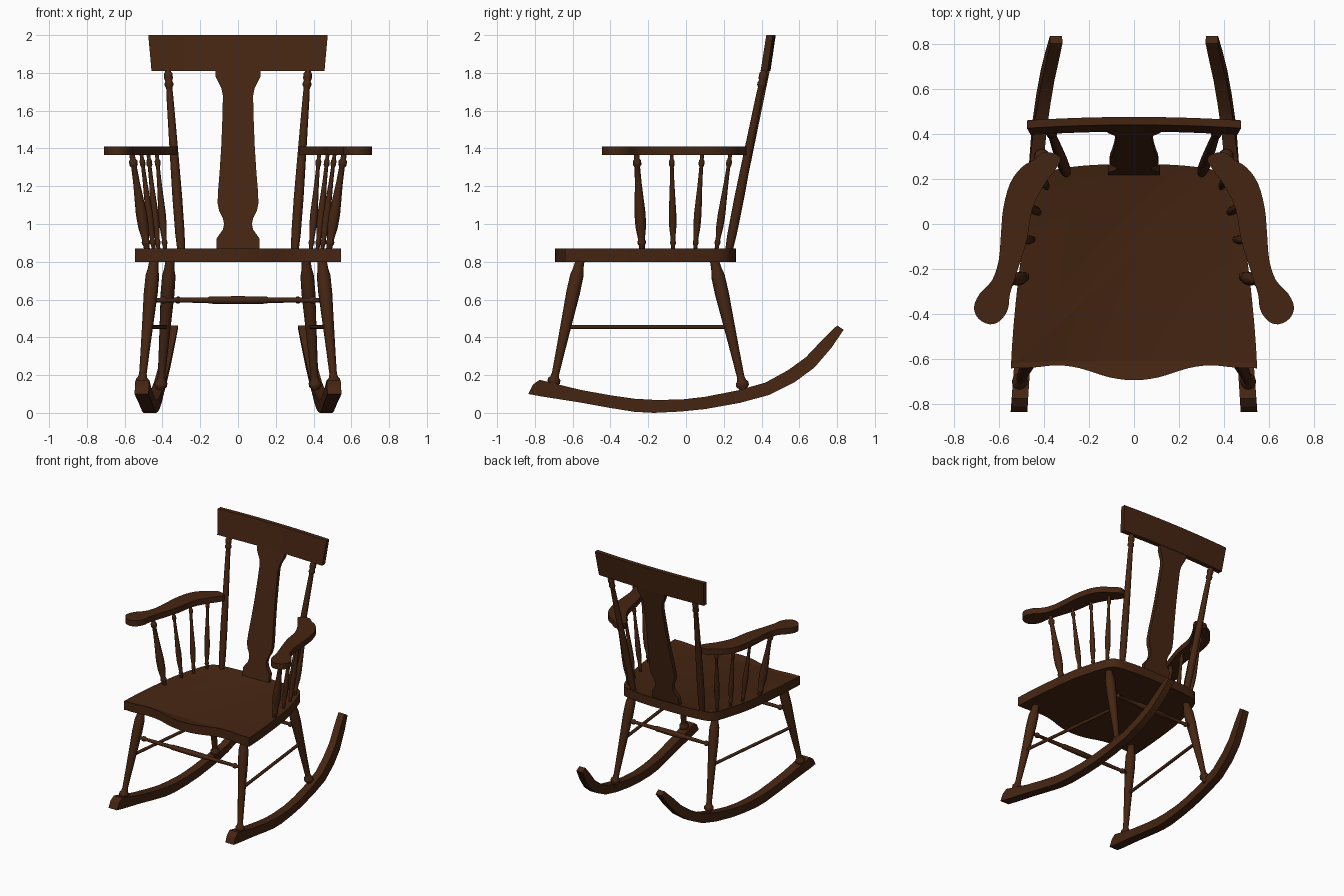
import bpy, bmesh, math
from mathutils import Vector

if "Cube" in bpy.data.objects:
    bpy.data.objects.remove(bpy.data.objects["Cube"])

wood = bpy.data.materials.new("dark brown wood")
wood.diffuse_color = (0.060, 0.0185, 0.006, 1)
wood.use_nodes = True
wood.node_tree.nodes["Principled BSDF"].inputs["Base Color"].default_value = wood.diffuse_color


def finish(name, bm, angle=35):
    bmesh.ops.recalc_face_normals(bm, faces=bm.faces)
    mesh = bpy.data.meshes.new(name)
    bm.to_mesh(mesh)
    bm.free()
    mesh.materials.append(wood)
    obj = bpy.data.objects.new(name, mesh)
    bpy.context.collection.objects.link(obj)
    bpy.ops.object.select_all(action='DESELECT')
    obj.select_set(True)
    bpy.context.view_layer.objects.active = obj
    bpy.ops.object.shade_smooth_by_angle(angle=math.radians(angle))
    return obj


def loft(rings):
    """Skin a list of equal-length point rings and cap both ends."""
    bm = bmesh.new()
    vs = [[bm.verts.new(p) for p in ring] for ring in rings]
    n = len(vs[0])
    for a, b in zip(vs, vs[1:]):
        for i in range(n):
            j = (i + 1) % n
            bm.faces.new((a[i], a[j], b[j], b[i]))
    bm.faces.new(vs[0][::-1])
    bm.faces.new(vs[-1])
    return bm


def turned(name, p0, p1, profile, sides=14):
    """Lathe-turned bar from p0 to p1, profile = (fraction, radius)."""
    p0, p1 = Vector(p0), Vector(p1)
    axis = p1 - p0
    q = axis.to_track_quat('Z', 'Y')
    rings = []
    for t, r in profile:
        c = p0 + axis * t
        rings.append([c + q @ Vector((r * math.cos(k * math.tau / sides),
                                      r * math.sin(k * math.tau / sides), 0))
                      for k in range(sides)])
    finish(name, loft(rings), 50)


def smooth_loop(pts, steps=3):
    """Closed Catmull-Rom curve through 2D points."""
    out, n = [], len(pts)
    for i in range(n):
        a, b, c, d = (Vector(pts[(i + k) % n]) for k in (-1, 0, 1, 2))
        for s in range(steps):
            t = s / steps
            out.append(0.5 * (2 * b + (c - a) * t + (2 * a - 5 * b + 4 * c - d) * t * t
                              + (3 * b - a - 3 * c + d) * t ** 3))
    return out


def slab(outline, z0, z1):
    return loft([[(p[0], p[1], z) for p in outline] for z in (z0, z1)])


# Seat: wavy front, tapering sides, shallow dished top
half = [(0.11, -0.68), (0.24, -0.64), (0.34, -0.627), (0.45, -0.637), (0.53, -0.637),
        (0.545, -0.615), (0.525, -0.35), (0.49, -0.08), (0.435, 0.12), (0.395, 0.21),
        (0.34, 0.243), (0.18, 0.262)]
outline = [(0, -0.693)] + half + [(0, 0.265)] + [(-x, y) for x, y in half[::-1]]
bm = slab(smooth_loop(outline), 0.80, 0.87)
top = max(bm.faces, key=lambda f: f.calc_center_median().z)
bmesh.ops.inset_region(bm, faces=[top], thickness=0.045)
bmesh.ops.inset_region(bm, faces=[top], thickness=0.02, depth=-0.008)
finish("seat", bm)

# Crest rail: tapered board bowed slightly backwards
rings = []
for k in range(13):
    u = k / 6 - 1
    bow = 0.015 * (1 - u * u)
    rings.append([(u * w, y + bow, z) for w, y, z in
                  ((0.458, 0.395, 1.81), (0.475, 0.425, 2.0),
                   (0.475, 0.460, 2.0), (0.458, 0.432, 1.81))])
finish("crest_rail", loft(rings))

# Back splat: vase-shaped board
rings = []
for z, w in ((0.86, .115), (0.92, .115), (0.94, .102), (0.97, .08), (1.0, .074), (1.03, .08),
             (1.07, .1), (1.11, .108), (1.17, .106), (1.28, .097), (1.42, .088), (1.58, .082),
             (1.68, .08), (1.72, .088), (1.75, .104), (1.78, .118), (1.83, .12)):
    y = 0.232 + 0.195 * (z - 0.86) / 0.95
    rings.append([(-w, y - .016, z), (w, y - .016, z), (w, y + .016, z), (-w, y + .016, z)])
finish("back_splat", loft(rings))

LEG = [(0, .02), (.04, .022), (.06, .034), (.085, .034), (.1, .024), (.13, .02), (.3, .024),
       (.55, .031), (.75, .037), (.88, .036), (.93, .028), (.96, .026), (1, .024)]
POST = [(0, .018), (.04, .022), (.1, .025), (.3, .026), (.6, .022), (.85, .018), (.89, .016),
        (.9, .023), (.915, .023), (.925, .018), (.94, .023), (.965, .023), (.975, .016), (1, .016)]
SPINDLE = [(0, .5), (.06, .55), (.08, .75), (.1, .75), (.12, .6), (.25, .95), (.38, 1), (.5, .85),
           (.7, .6), (.86, .5), (.88, .75), (.92, .75), (.94, .5), (1, .5)]
CROSS = [(0, .01), (.06, .012), (.07, .019), (.085, .019), (.095, .012), (.33, .015),
         (.34, .019), (.5, .021), (.66, .019), (.67, .015), (.905, .012), (.915, .019),
         (.93, .019), (.94, .012), (1, .01)]

# Rocker side profile: (bottom y, z, top y, z)
ROCKER = [(-.835, .10, -.81, .15), (-.77, .088, -.775, .175), (-.56, .055, -.56, .122),
          (-.4, .026, -.4, .093), (-.275, .006, -.275, .075), (-.17, 0, -.17, .069),
          (-.03, .007, -.03, .07), (.1, .02, .1, .085), (.285, .053, .27, .118),
          (.44, .095, .42, .16), (.577, .164, .54, .226), (.68, .24, .635, .295),
          (.77, .345, .72, .385), (.835, .44, .80, .463)]

ARM = [(.395, .32), (.325, .295), (.35, .24), (.395, .18), (.45, .07), (.475, -.07),
       (.515, -.2), (.55, -.31), (.56, -.38), (.595, -.43), (.64, -.445), (.69, -.42),
       (.71, -.37), (.685, -.31), (.63, -.25), (.6, -.16), (.59, -.04), (.58, .07),
       (.55, .18), (.5, .25), (.445, .285)]

for s, side in ((-1, "left"), (1, "right")):
    # Curved rocker, toeing in towards the back
    rings = []
    for yb, zb, yt, zt in ROCKER:
        def mid(y, z):
            return 0.51 - 0.068 * (y + 0.83) - 0.15 * max(0, z - 0.1) * (y > 0)
        b, t = mid(yb, zb), mid(yt, zt)
        h = 0.037 - 0.006 * (yb + 0.83)
        rings.append([(s * (b - h), yb, zb), (s * (b + h), yb, zb),
                      (s * (t + h), yt, zt), (s * (t - h), yt, zt)])
    finish(side + "_rocker", loft(rings), 25)

    # Legs and side stretcher
    turned(side + "_front_leg", (s * .512, -.71, .12), (s * .445, -.56, .81), LEG)
    turned(side + "_rear_leg", (s * .412, .31, .10), (s * .36, .15, .81), LEG)
    turned(side + "_side_stretcher", (s * .482, -.635, .455), (s * .385, .23, .455),
           [(0, .012), (1, .012)], 10)

    # Back post
    turned(side + "_back_post", (s * .30, .225, .85), (s * .372, .418, 1.83), POST)

    # Armrest
    finish(side + "_armrest", slab(smooth_loop([(s * x, y) for x, y in ARM]), 1.365, 1.41))

    # Arm spindles: bottom x, y, top x, y, radius
    for i, (xb, yb, xt, yt, r) in enumerate(((.48, -.232, .562, -.262, .03),
                                             (.445, -.068, .512, -.076, .02),
                                             (.42, .048, .475, .086, .02),
                                             (.385, .16, .43, .235, .02))):
        turned(f"{side}_arm_spindle_{i + 1}", (s * xb, yb, .855), (s * xt, yt, 1.375),
               [(t, r * k) for t, k in SPINDLE], 12)

# Cross stretchers between the front legs and between the rear legs
turned("front_stretcher", (-.47, -.605, .597), (.47, -.605, .597), CROSS, 12)
turned("rear_stretcher", (-.375, .198, .597), (.375, .198, .597), CROSS, 12)
